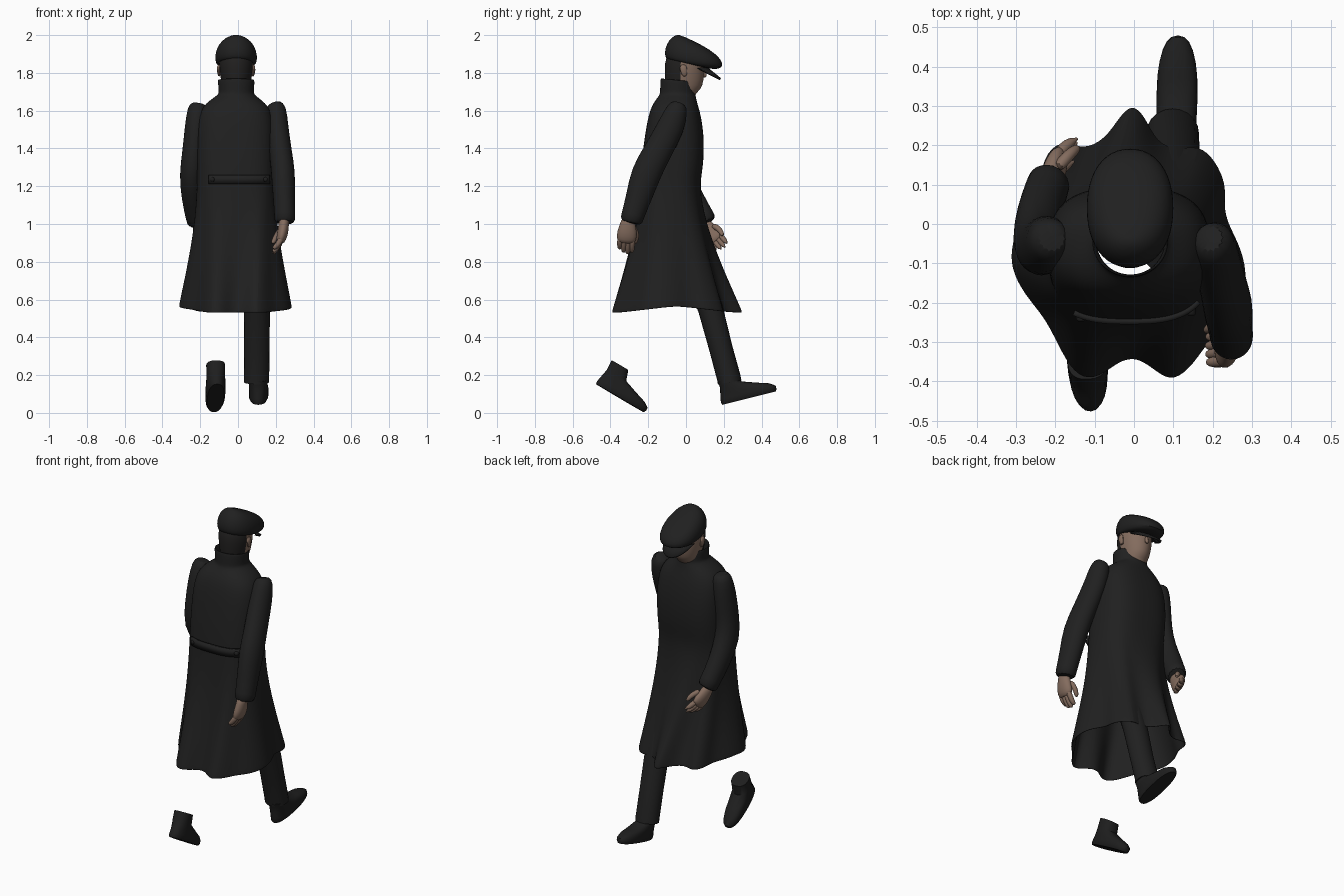
import bpy, bmesh, math
from mathutils import Vector, Matrix

if "Cube" in bpy.data.objects:
    bpy.data.objects.remove(bpy.data.objects["Cube"])


def material(name, r, g, b):
    m = bpy.data.materials.new(name)
    m.use_nodes = True
    m.diffuse_color = (r, g, b, 1)
    bsdf = m.node_tree.nodes["Principled BSDF"]
    bsdf.inputs["Base Color"].default_value = (r, g, b, 1)
    bsdf.inputs["Roughness"].default_value = 0.8
    return m


CLOTH = material("black cloth", 0.0145, 0.0145, 0.0145)
LEATHER = material("black leather", 0.013, 0.013, 0.013)
SKIN = material("skin", 0.23, 0.15, 0.112)
HAIR = material("dark hair", 0.015, 0.014, 0.0135)


def oval(x0, x1, y0, y1, z, slope=0.0, n=32, power=2.0):
    """Closed ring between the given limits; slope tilts it along y."""
    cx, cy, rx, ry = (x0 + x1) / 2, (y0 + y1) / 2, (x1 - x0) / 2, (y1 - y0) / 2
    pts = []
    for k in range(n):
        c, s = math.cos(math.tau * k / n), math.sin(math.tau * k / n)
        x = rx * math.copysign(abs(c) ** (2 / power), c)
        y = ry * math.copysign(abs(s) ** (2 / power), s)
        pts.append(Vector((cx + x, cy + y, z + slope * y)))
    return pts


def tube(path, n=14):
    """Rings square to a path of (x, y, z, radius across, radius deep)."""
    pos = [Vector(p[:3]) for p in path]
    rings = []
    for i, p in enumerate(path):
        t = (pos[min(i + 1, len(pos) - 1)] - pos[max(i - 1, 0)]).normalized()
        ref = Vector((1, 0, 0)) if abs(t.x) < 0.8 else Vector((0, 1, 0))
        u = (ref - t * ref.dot(t)).normalized()
        v = t.cross(u)
        rings.append([pos[i] + u * p[3] * math.cos(math.tau * k / n)
                      + v * p[4] * math.sin(math.tau * k / n) for k in range(n)])
    return rings


def build(name, lofts, mat, caps=True, subdiv=0, thick=0.0, closed=True):
    """One mesh made of one or more lofts, each a list of rings."""
    bm = bmesh.new()
    for rings in lofts:
        vs = [[bm.verts.new(p) for p in r] for r in rings]
        n = len(vs[0])
        for a, b in zip(vs, vs[1:]):
            for k in range(n if closed else n - 1):
                j = (k + 1) % n
                bm.faces.new((a[k], a[j], b[j], b[k]))
        if caps and closed:
            bm.faces.new(vs[0])
            bm.faces.new(vs[-1])
    bmesh.ops.recalc_face_normals(bm, faces=bm.faces)
    me = bpy.data.meshes.new(name)
    bm.to_mesh(me)
    bm.free()
    me.materials.append(mat)
    ob = bpy.data.objects.new(name, me)
    bpy.context.collection.objects.link(ob)
    bpy.ops.object.select_all(action="DESELECT")
    ob.select_set(True)
    bpy.context.view_layer.objects.active = ob
    bpy.ops.object.shade_smooth_by_angle(angle=math.radians(50))
    if thick:
        s = ob.modifiers.new("thickness", "SOLIDIFY")
        s.thickness, s.offset = thick, 0
    if subdiv:
        s = ob.modifiers.new("smooth", "SUBSURF")
        s.levels = s.render_levels = subdiv
    return ob


# Long coat: collar, shoulders and waist, then a skirt blending to a folded hem
coat = [oval(-.105, .085, -.132, .04, 1.765, -.1), oval(-.097, .08, -.133, .045, 1.70),
        oval(-.102, .083, -.136, .047, 1.68), oval(-.168, .143, -.17, .055, 1.64, 0, 32, 2.4),
        oval(-.207, .183, -.195, .075, 1.58, 0, 32, 2.6), oval(-.216, .19, -.217, .094, 1.45, 0, 32, 2.8),
        oval(-.215, .19, -.236, .088, 1.3, 0, 32, 2.8)]
waist = oval(-.213, .188, -.242, .066, 1.2, 0, 32, 2.8)
coat.append(waist)
hem = [(.27, -.06), (.235, 0), (.225, .05), (.232, .1), (.205, .16), (.165, .2), (.11, .185),
       (.055, .205), (.025, .275), (-.005, .305), (-.035, .27), (-.07, .215), (-.13, .185),
       (-.185, .215), (-.23, .17), (-.235, .09), (-.285, .02), (-.308, -.05), (-.312, -.11),
       (-.275, -.18), (-.22, -.24), (-.18, -.33), (-.14, -.39), (-.09, -.39), (-.04, -.345),
       (.01, -.335), (.06, -.375), (.1, -.4), (.15, -.355), (.19, -.29), (.255, -.24), (.29, -.15)]
for z, t in ((1.0, .16), (.82, .46), (.68, .74), (.57, .97), (.55, 1)):
    ring = []
    for w, h in zip(waist, hem):
        dip = .035 * t * min(1, abs(h[1] + .05) / .3)
        ring.append(Vector((w.x + (h[0] - w.x) * t, w.y + (h[1] - w.y) * t, z + .015 - dip)))
    coat.append(ring)
build("coat", [coat], CLOTH, caps=False, subdiv=2, thick=.008)

# Half belt across the back, with a button at each end
wide = oval(-.218, .193, -.248, .072, 1.213, 0, 80, 2.8)
back = [p for p in wide if p.y < -.1 and -.157 < p.x < .165]
build("back_belt", [[back, [p + Vector((0, 0, .046)) for p in back]]], CLOTH,
      caps=False, closed=False, thick=.014)
for side, x, y in (("right", -.135, -.23), ("left", .145, -.215)):
    build(side + "_belt_button", [tube([(x, y, 1.236, .012, .012), (x, y - .013, 1.236, .012, .012),
                                        (x, y - .018, 1.236, .007, .007)])], LEATHER)

# Sleeves
radii = [(.036, .036), (.056, .058), (.061, .076), (.061, .076), (.066, .084), (.059, .07),
         (.056, .061), (.059, .064)]
left_arm = [(.192, -.035, 1.642), (.203, -.045, 1.615), (.206, -.075, 1.52), (.226, -.152, 1.38),
            (.24, -.213, 1.27), (.243, -.25, 1.14), (.248, -.284, 1.04), (.248, -.293, 1.0)]
right_arm = [(-.208, -.035, 1.642), (-.213, -.04, 1.615), (-.222, -.05, 1.52), (-.235, -.06, 1.38),
             (-.248, -.05, 1.26), (-.241, .03, 1.13), (-.222, .09, 1.035), (-.212, .114, .998)]
for name, arm in (("left_sleeve", left_arm), ("right_sleeve", right_arm)):
    build(name, [tube([p + r for p, r in zip(arm, radii)])], CLOTH, subdiv=1)


# Hands: palm, four curled fingers and a thumb
def hand(name, wrist, along, across, inward):
    d, w, c = (Vector(v).normalized() for v in (along, across, inward))

    def at(a, b, e, r, s):
        return tuple(Vector(wrist) + d * a + w * b + c * e) + (r, s)
    parts = [tube([at(-.04, 0, 0, .028, .034), at(.0, 0, 0, .028, .042), at(.04, 0, 0, .03, .054),
                   at(.08, 0, .006, .027, .054), at(.1, 0, .012, .018, .042)])]
    for i in range(4):
        b = -.034 + .022 * i
        ln = (.135, .15, .155, .145)[i]
        parts.append(tube([at(.07, b, .003, .017, .016), at(.1, b, .012, .017, .016),
                           at(ln - .012, b, .03, .015, .015), at(ln, b, .044, .01, .01)], 8))
    parts.append(tube([at(.015, .033, .01, .018, .018), at(.05, .05, .03, .017, .017),
                       at(.085, .046, .046, .014, .014), at(.1, .04, .05, .008, .008)], 8))
    build(name, parts, SKIN, subdiv=1)


hand("left_hand", (.242, -.308, .998), (-.1, -.1, -1), (0, 1, -.12), (-1, .1, 0))
hand("right_hand", (-.212, .105, .982), (.16, .62, -.74), (.1, .78, .62), (.95, -.1, .1))

# Trouser leg of the forward stride
leg = [(.09, -.06, 1.02, .07, .08), (.095, .06, .75, .07, .075), (.1, .13, .55, .069, .066),
       (.1, .185, .34, .067, .062), (.098, .227, .185, .067, .063), (.098, .231, .162, .067, .063)]
build("left_trouser_leg", [tube(leg, 20)], CLOTH)


# Boots: one shape, posed by heel position and pitch
def boot(name, heel, pitch, yaw, top):
    layers = [(0, -.005, .288, .044), (.012, -.008, .295, .051), (.03, -.006, .295, .052),
              (.05, -.002, .265, .052), (.07, .002, .2, .051), (.095, .006, .125, .049),
              (top, .002, .105, .05)]
    pose = Matrix.Translation(heel) @ Matrix.Rotation(math.radians(yaw), 4, "Z") \
        @ Matrix.Rotation(math.radians(pitch), 4, "X")
    rings = [[pose @ p for p in oval(-w, w, a, b, h, 0, 24, 2.4)] for h, a, b, w in layers]
    build(name, [rings], LEATHER)


boot("left_boot", (.107, .196, .044), 14, -1, .125)
boot("right_boot", (-.11, -.472, .15), -30.5, 4, .15)

# Head and neck, hair on the back half
head = build("head", [[oval(-.07, .05, -.1, .03, 1.62), oval(-.075, .055, -.105, .045, 1.69),
                       oval(-.08, .06, -.107, .08, 1.71), oval(-.09, .07, -.112, .094, 1.76),
                       oval(-.1, .08, -.114, .098, 1.82), oval(-.1, .08, -.11, .095, 1.88),
                       oval(-.07, .05, -.07, .06, 1.94)]], SKIN, subdiv=1)
head.data.materials.append(HAIR)
for f in head.data.polygons:
    if f.center.y < -.025 and f.center.z > 1.7:
        f.material_index = 1
build("nose", [tube([(-.01, .085, 1.825, .008, .008), (-.01, .105, 1.79, .014, .014),
                     (-.01, .092, 1.775, .012, .01)], 8)], SKIN, subdiv=1)
for side, s in (("left", 1), ("right", -1)):
    x = -.01 + s * .088
    build(side + "_ear", [tube([(x, -.015, 1.845, .006, .01), (x + s * .006, -.015, 1.83, .01, .022),
                                (x + s * .004, -.01, 1.8, .009, .018), (x, -.005, 1.78, .006, .01)], 10)],
          SKIN, subdiv=1)

# Flat cap: full at the back, thin over the brow
cap = []
for hw, y0, z0, y1, z1 in ((.09, -.085, 1.87, .13, 1.82), (.1, -.102, 1.873, .165, 1.82),
                           (.11, -.113, 1.888, .192, 1.828), (.113, -.113, 1.93, .196, 1.852),
                           (.1, -.09, 1.977, .168, 1.895), (.064, -.058, 2, .09, 1.945),
                           (.02, -.035, 2.003, .02, 1.978)):
    cap.append(oval(-.01 - hw, -.01 + hw, y0, y1, (z0 + z1) / 2, (z1 - z0) / (y1 - y0), 24, 2.2))
build("cap", [cap], CLOTH, subdiv=1)

# Cap peak
inner, outer = [], []
for k in range(13):
    a = math.pi * k / 12
    c, s = math.cos(a), math.sin(a)
    inner.append(Vector((-.01 + .085 * c, .06 + .05 * s, 1.825)))
    outer.append(Vector((-.01 + .085 * c, .06 + .122 * s, 1.825 - .058 * s)))
build("cap_peak", [[inner, outer]], LEATHER, caps=False, closed=False, thick=.012)
